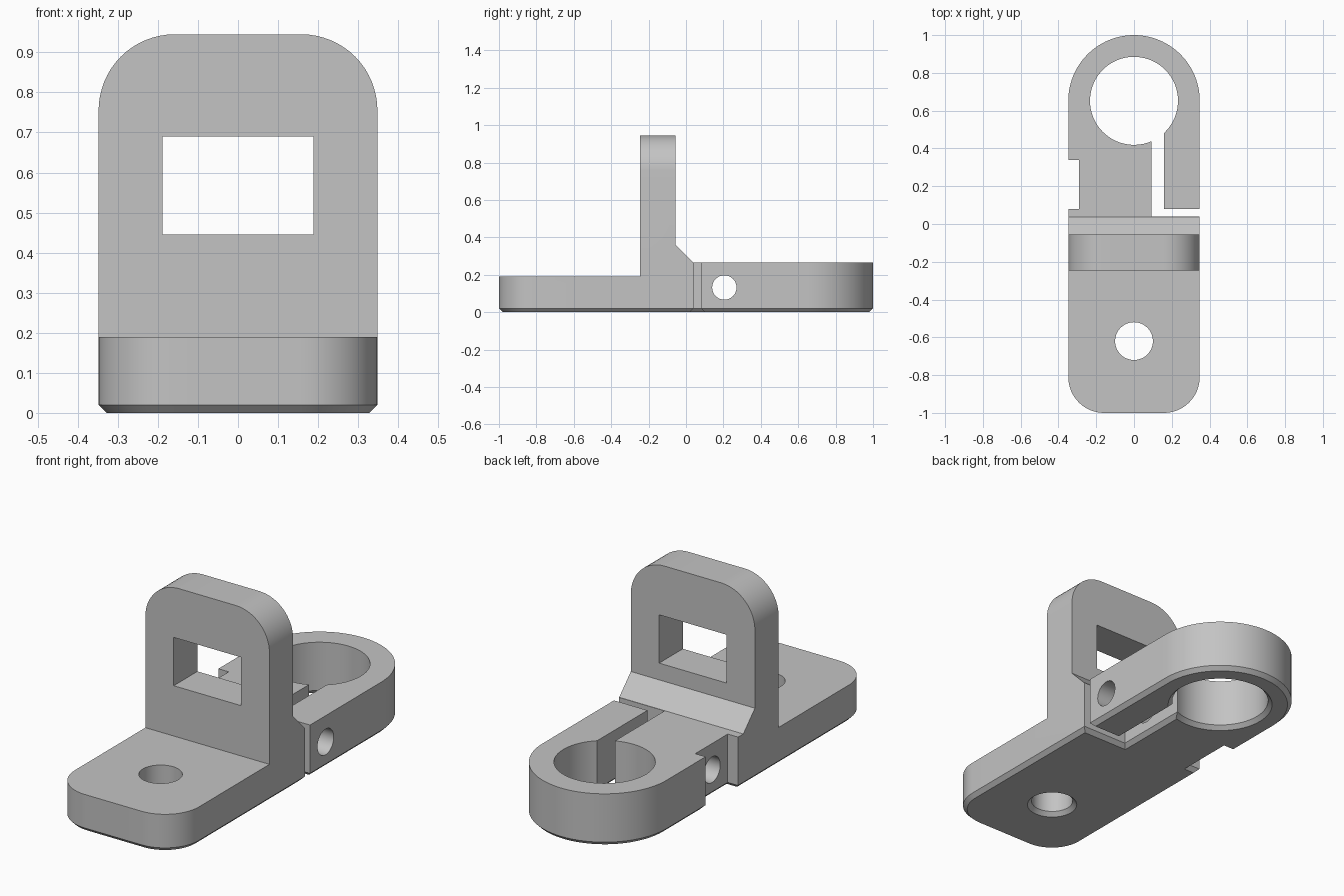
import bpy
import bmesh
from math import radians, sin, cos, sqrt, atan2, degrees, pi
from mathutils import Vector, Matrix

cube = bpy.data.objects.get("Cube")
if cube:
    bpy.data.objects.remove(cube, do_unlink=True)

W = 0.348          # half width
RING_Y = 0.652     # ring centre
BORE = 0.233       # ring bore radius
CORNER = 0.19      # corner radius of plates
CHAMFER = 0.02
BACK_H, FRONT_H, TOP = 0.265, 0.19, 0.945

grey = bpy.data.materials.new("plain grey")
grey.use_nodes = True
colour = (0.55, 0.55, 0.55, 1)
grey.diffuse_color = colour
grey.node_tree.nodes["Principled BSDF"].inputs["Base Color"].default_value = colour


def arc(cx, cy, r, start, end, steps):
    angles = [radians(start + (end - start) * i / steps) for i in range(steps + 1)]
    return [(cx + r * cos(a), cy + r * sin(a)) for a in angles]


def inset(points, d):
    """Move a counter-clockwise outline inward by d with mitred corners."""
    out = []
    for i, p in enumerate(points):
        p = Vector(p)
        a = (p - Vector(points[i - 1])).normalized()
        b = (Vector(points[(i + 1) % len(points)]) - p).normalized()
        na, nb = Vector((-a.y, a.x)), Vector((-b.y, b.x))
        out.append(p + (na + nb) * d / (1 + na.dot(nb)))
    return out


def loft(name, layers, place):
    """Solid through stacked outlines; place maps (u, v, height) to a point."""
    bm = bmesh.new()
    rings = [[bm.verts.new(place(p[0], p[1], h)) for p in pts] for pts, h in layers]
    n = len(rings[0])
    for low, high in zip(rings, rings[1:]):
        for i in range(n):
            j = (i + 1) % n
            bm.faces.new((low[i], low[j], high[j], high[i]))
    bm.faces.new(rings[0][::-1])
    bm.faces.new(rings[-1])
    bmesh.ops.recalc_face_normals(bm, faces=bm.faces)
    return finish(name, bm)


def finish(name, bm):
    mesh = bpy.data.meshes.new(name)
    bm.to_mesh(mesh)
    bm.free()
    mesh.materials.append(grey)
    ob = bpy.data.objects.new(name, mesh)
    bpy.context.collection.objects.link(ob)
    return ob


def box(name, lo, hi):
    corners = [(lo[0], lo[1]), (hi[0], lo[1]), (hi[0], hi[1]), (lo[0], hi[1])]
    return loft(name, [(corners, lo[2]), (corners, hi[2])], lambda u, v, h: (u, v, h))


def cone(name, r1, r2, depth, matrix):
    bm = bmesh.new()
    bmesh.ops.create_cone(bm, cap_ends=True, segments=64, radius1=r1, radius2=r2,
                          depth=depth, matrix=matrix)
    return finish(name, bm)


def combine(target, other, operation):
    mod = target.modifiers.new(operation.lower(), "BOOLEAN")
    mod.operation, mod.solver, mod.object = operation, "EXACT", other
    bpy.ops.object.select_all(action="DESELECT")
    bpy.context.view_layer.objects.active = target
    target.select_set(True)
    bpy.ops.object.modifier_apply(modifier=mod.name)
    bpy.data.objects.remove(other, do_unlink=True)


# Base outline: rounded front, split clamp ring, side notch
slot_l, slot_r = 0.092, 0.16
a0 = degrees(atan2(-sqrt(BORE**2 - slot_l**2), slot_l))
a1 = degrees(atan2(-sqrt(BORE**2 - slot_r**2), slot_r)) - 360
outline = (
    arc(CORNER - W, CORNER - 1, CORNER, 180, 270, 16)
    + arc(W - CORNER, CORNER - 1, CORNER, 270, 360, 16)
    + [(W, 0.04), (slot_l, 0.04)]
    + arc(0, RING_Y, BORE, a0, a1, 64)
    + [(slot_r, 0.08), (W, 0.08)]
    + arc(0, RING_Y, W, 0, 180, 48)
    + [(-W, 0.34), (-0.29, 0.34), (-0.29, 0.08), (-W, 0.08)]
)
bracket = loft("bracket", [(inset(outline, CHAMFER), 0), (outline, CHAMFER), (outline, BACK_H)],
               lambda u, v, h: (u, v, h))

# Lower front plate
combine(bracket, box("front_step_cutter", (-1, -1.2, FRONT_H), (1, -0.15, 0.5)), "DIFFERENCE")

# Upright plate with rounded top and window
plate = ([(-W, 0.1), (W, 0.1)]
         + arc(W - CORNER, TOP - CORNER, CORNER, 0, 90, 16)
         + arc(CORNER - W, TOP - CORNER, CORNER, 90, 180, 16))
upright = loft("upright", [(plate, -0.245), (plate, -0.055)], lambda u, v, h: (u, h, v))
combine(upright, box("window_cutter", (-0.189, -0.5, 0.445), (0.189, 0.5, 0.69)), "DIFFERENCE")
combine(bracket, upright, "UNION")

# Sloped brace behind the upright
slope = [(-0.1, 0.15), (0, 0.15), (0.038, BACK_H), (-0.055, 0.36), (-0.1, 0.36)]
brace = loft("brace", [(slope, -W), (slope, W)], lambda u, v, h: (h, u, v))
combine(bracket, brace, "UNION")

# Front mounting hole with chamfered underside
combine(bracket, cone("mount_hole_cutter", 0.1, 0.1, 1, Matrix.Translation((0, -0.62, 0))), "DIFFERENCE")
combine(bracket, cone("mount_chamfer_cutter", 0.14, 0.1, 0.04, Matrix.Translation((0, -0.62, 0))), "DIFFERENCE")

# Clamp bolt hole across the ring arms
across = Matrix.Translation((0, 0.205, 0.132)) @ Matrix.Rotation(pi / 2, 4, "Y")
combine(bracket, cone("bolt_hole_cutter", 0.065, 0.065, 2, across), "DIFFERENCE")

bpy.ops.object.select_all(action="DESELECT")
bpy.context.view_layer.objects.active = bracket
bracket.select_set(True)
bpy.ops.object.shade_smooth_by_angle(angle=radians(30))
